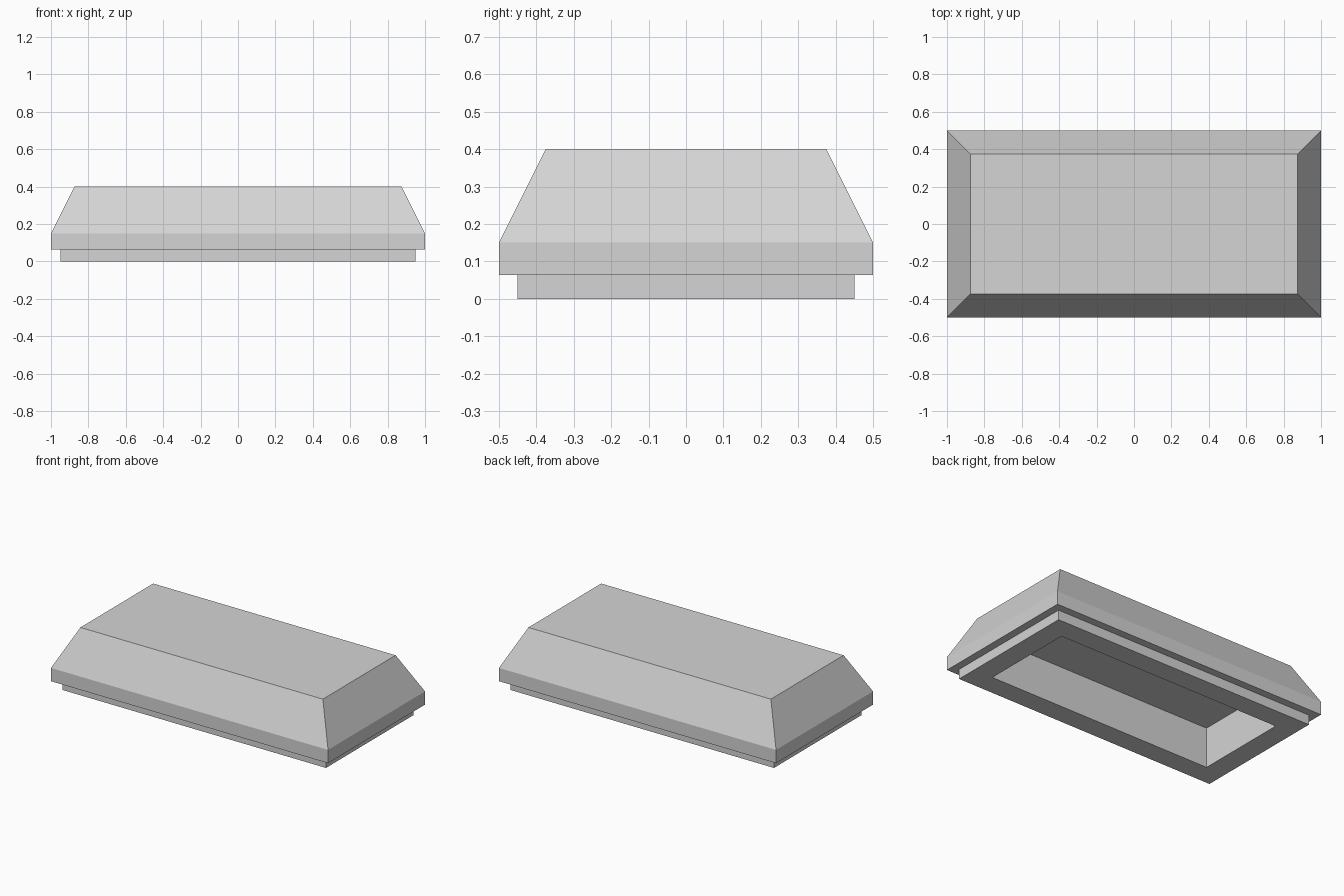
import bpy
import bmesh

if "Cube" in bpy.data.objects:
    bpy.data.objects.remove(bpy.data.objects["Cube"], do_unlink=True)

# Single plain grey material
grey = bpy.data.materials.new("light_grey")
grey.use_nodes = True
colour = (0.66, 0.66, 0.66, 1)
grey.diffuse_color = colour
grey.node_tree.nodes["Principled BSDF"].inputs["Base Color"].default_value = colour


def stacked_rectangles(name, rings):
    """Closed shell through rectangles given as (half width, half depth, height)."""
    bm = bmesh.new()
    loops = [[bm.verts.new((sx * w, sy * d, z))
              for sx, sy in ((-1, -1), (1, -1), (1, 1), (-1, 1))]
             for w, d, z in rings]
    for a, b in zip(loops, loops[1:]):
        for i in range(4):
            j = (i + 1) % 4
            bm.faces.new((a[i], b[i], b[j], a[j]))
    bm.faces.new(loops[0])
    bm.faces.new(loops[-1])
    bmesh.ops.recalc_face_normals(bm, faces=bm.faces)
    mesh = bpy.data.meshes.new(name)
    bm.to_mesh(mesh)
    bm.free()
    mesh.materials.append(grey)
    obj = bpy.data.objects.new(name, mesh)
    bpy.context.collection.objects.link(obj)
    return obj


# Bevelled cover: top, sloped sides, skirt, stepped base rim, hollow underside
stacked_rectangles("bevelled_cover", [
    (0.875, 0.375, 0.40),      # flat top
    (1.0, 0.5, 0.15),          # foot of the slope
    (1.0, 0.5, 0.0635),        # skirt bottom
    (0.95, 0.45, 0.0635),      # step inward
    (0.95, 0.45, 0.0),         # base rim, outer edge
    (0.8125, 0.3125, 0.0),     # base rim, inner edge
    (0.8125, 0.3125, 0.2625),  # recess ceiling
])
